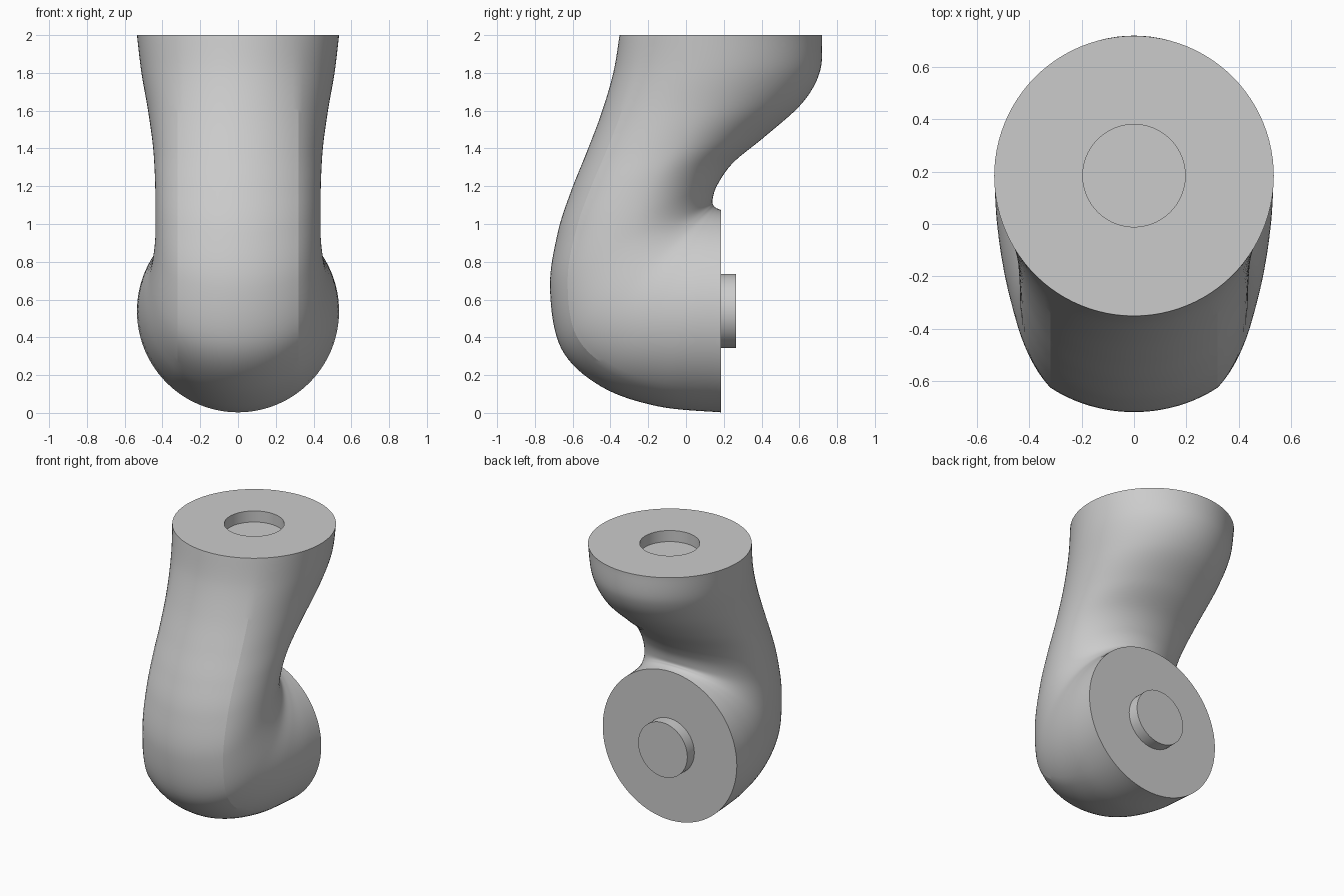
import bpy, bmesh, math
from mathutils import Vector

cube = bpy.data.objects.get("Cube")
if cube:
    bpy.data.objects.remove(cube, do_unlink=True)

R = 0.535            # radius of both end faces
PEG_R = 0.196        # radius of peg and socket
CENTRE_Y = 0.185
CREASE_X = 0.32      # half width of the outer band
CREASE = math.asin(CREASE_X / R)
CREASE_D = R * (1 - math.cos(CREASE))

grey = bpy.data.materials.new("plain grey")
grey.use_nodes = True
grey.diffuse_color = (0.6, 0.6, 0.6, 1)
grey.node_tree.nodes["Principled BSDF"].inputs["Base Color"].default_value = (0.6, 0.6, 0.6, 1)

# Stations: outer y, outer z, inner y, inner z, half width
STATIONS = [
    (-0.352, 2.0, 0.72, 2.0, 0.535),
    (-0.385, 1.8, 0.71, 1.81, 0.512),
    (-0.45, 1.58, 0.615, 1.64, 0.478),
    (-0.53, 1.37, 0.42, 1.465, 0.451),
    (-0.61, 1.17, 0.25, 1.325, 0.44),
    (-0.68, 0.95, 0.165, 1.205, 0.437),
    (-0.72, 0.66, 0.14, 1.125, 0.44),
    (-0.66, 0.34, 0.145, 1.1, 0.465),
    (-0.45, 0.14, 0.155, 1.088, 0.5),
    (-0.15, 0.035, 0.17, 1.08, 0.525),
    (0.185, 0.003, 0.185, 1.075, 0.535),
]

# Half-turn angles with a vertex exactly on the crease, then mirrored
half = [CREASE * i / 10 for i in range(10)]
half += [CREASE + (math.pi - CREASE) * i / 38 for i in range(39)]
ANGLES = half + [2 * math.pi - a for a in reversed(half[1:-1])]


def spline(k, t):
    """Catmull-Rom between station k and k + 1."""
    last = len(STATIONS) - 1
    p0, p1, p2, p3 = (STATIONS[min(max(k + j, 0), last)] for j in (-1, 0, 1, 2))
    return [0.5 * (2 * b + (c - a) * t + (2 * a - 5 * b + 4 * c - d) * t ** 2
                   + (3 * b - a - 3 * c + d) * t ** 3)
            for a, b, c, d in zip(p0, p1, p2, p3)]


def section(oy, oz, iy, iz, w):
    """Round outer band, then sides squeezed to the half width."""
    outer = Vector((0, oy, oz))
    chord = Vector((0, iy, iz)) - outer
    length = chord.length
    chord.normalize()
    ring = []
    for a in ANGLES:
        s, d = abs(math.sin(a)), R * (1 - math.cos(a))
        x = R * s
        if d > CREASE_D + 1e-6:
            if d < R:
                s0 = CREASE_X / R
                x = CREASE_X + (w - CREASE_X) * (s - s0) / (1 - s0)
            else:
                x = w * s
            d = CREASE_D + (length - CREASE_D) * (d - CREASE_D) / (2 * R - CREASE_D)
        point = outer + chord * d
        point.x = math.copysign(x, math.sin(a))
        ring.append(point)
    return ring


def socket_ring(z):
    return [Vector((PEG_R * math.sin(a), CENTRE_Y - PEG_R * math.cos(a), z)) for a in ANGLES]


def finish(bm, name):
    bmesh.ops.recalc_face_normals(bm, faces=bm.faces)
    mesh = bpy.data.meshes.new(name)
    bm.to_mesh(mesh)
    bm.free()
    obj = bpy.data.objects.new(name, mesh)
    bpy.context.collection.objects.link(obj)
    mesh.materials.append(grey)
    bpy.ops.object.select_all(action='DESELECT')
    obj.select_set(True)
    bpy.context.view_layer.objects.active = obj
    bpy.ops.object.shade_smooth_by_angle(angle=math.radians(12))
    return obj


# Curved body with a round socket sunk into the top
rings = [socket_ring(1.92), socket_ring(2.0)]
STEPS = 8
for k in range(len(STATIONS) - 1):
    rings += [section(*spline(k, i / STEPS)) for i in range(STEPS)]
rings.append(section(*STATIONS[-1]))

bm = bmesh.new()
loops = [[bm.verts.new(p) for p in ring] for ring in rings]
n = len(ANGLES)
for a, b in zip(loops, loops[1:]):
    for i in range(n):
        j = (i + 1) % n
        bm.faces.new((a[i], a[j], b[j], b[i]))
bm.faces.new(loops[0])
bm.faces.new(loops[-1])
finish(bm, "curved_body")

# Peg on the back face
bm = bmesh.new()
bmesh.ops.create_cone(bm, cap_ends=True, segments=72, radius1=PEG_R, radius2=PEG_R, depth=0.1)
peg = finish(bm, "round_peg")
peg.rotation_euler.x = math.pi / 2
peg.location = (0, 0.215, 0.54)
